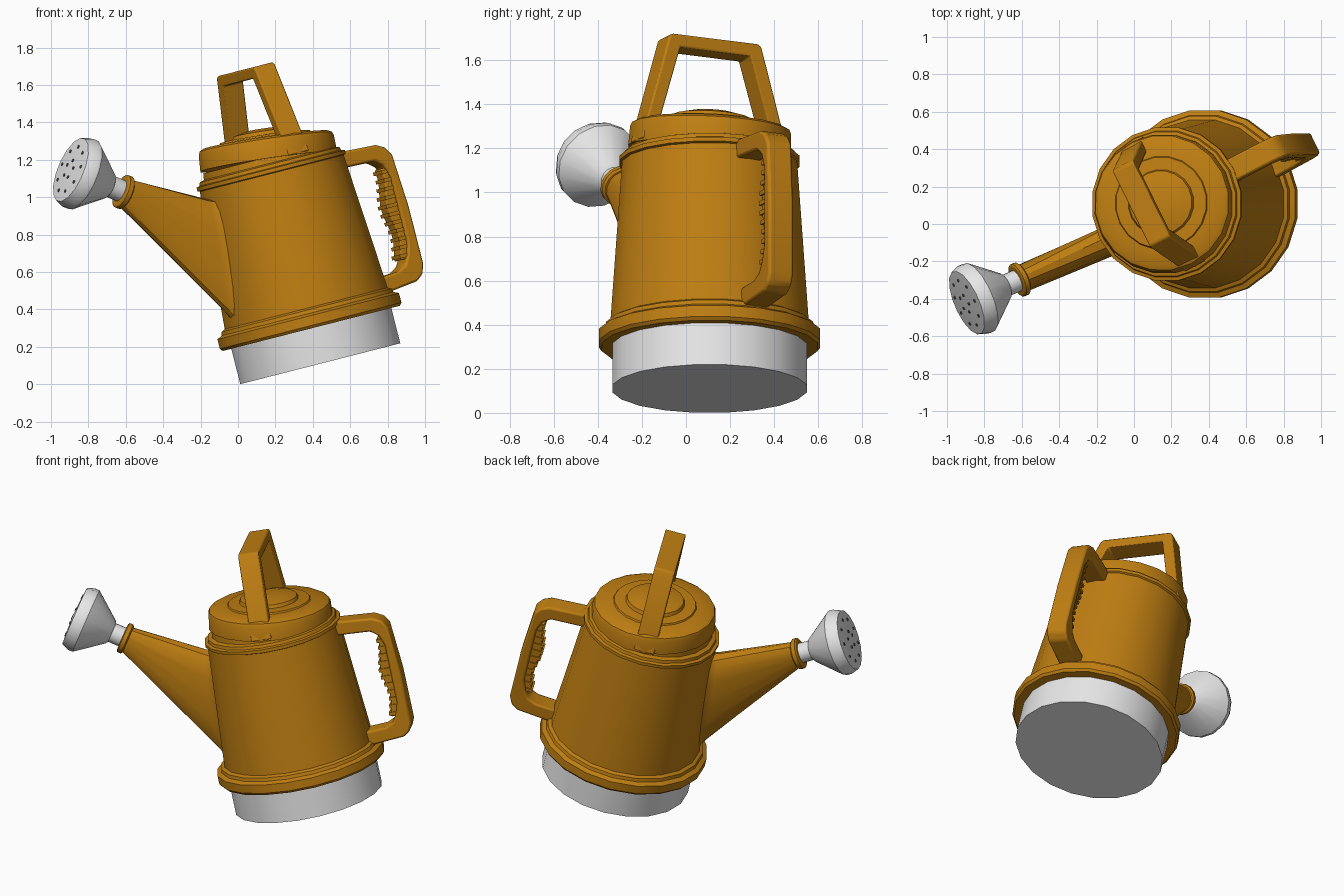
import bpy, bmesh, math
from mathutils import Matrix, Vector

old = bpy.data.objects.get("Cube")
if old:
    bpy.data.objects.remove(old, do_unlink=True)


def material(name, rgb):
    m = bpy.data.materials.new(name)
    m.use_nodes = True
    m.diffuse_color = (*rgb, 1)
    bsdf = next(n for n in m.node_tree.nodes if n.type == 'BSDF_PRINCIPLED')
    bsdf.inputs["Base Color"].default_value = (*rgb, 1)
    return m


ORANGE = material("amber plastic", (0.52, 0.21, 0.006))
WHITE = material("white plastic", (0.8, 0.8, 0.8))
DARK = material("dark hole", (0.12, 0.12, 0.12))

# Can frame: spout along -x, grip along +x, then turned and tilted into place
CAN = (Matrix.Translation((0.44, 0.107, 0.11))
       @ Matrix.Rotation(math.radians(-14.3), 4, 'Y')
       @ Matrix.Rotation(math.radians(27), 4, 'Z'))


def finish(name, bm, mat, place=Matrix(), bevel=0, angle=30):
    bmesh.ops.remove_doubles(bm, verts=bm.verts, dist=1e-5)
    bmesh.ops.recalc_face_normals(bm, faces=bm.faces)
    bm.transform(CAN @ place)
    mesh = bpy.data.meshes.new(name)
    bm.to_mesh(mesh)
    bm.free()
    mesh.materials.append(mat)
    ob = bpy.data.objects.new(name, mesh)
    bpy.context.collection.objects.link(ob)
    bpy.ops.object.select_all(action='DESELECT')
    ob.select_set(True)
    bpy.context.view_layer.objects.active = ob
    bpy.ops.object.shade_smooth_by_angle(angle=math.radians(angle))
    if bevel:
        mod = ob.modifiers.new("soft edges", 'BEVEL')
        mod.width = bevel
        mod.segments = 2
        mod.limit_method = 'ANGLE'
    return ob


def lathe(name, profile, mat, place=Matrix(), sides=20):
    bm = bmesh.new()
    verts = [bm.verts.new((r, 0, h)) for r, h in profile]
    edges = [bm.edges.new(pair) for pair in zip(verts, verts[1:])]
    bmesh.ops.spin(bm, geom=verts + edges, axis=(0, 0, 1), cent=(0, 0, 0),
                   angle=math.tau, steps=sides)
    finish(name, bm, mat, place)


def extrude(name, outline, axis, width, mat, bevel=0):
    """Closed outline (across, height), thickened evenly along x or y."""
    bm = bmesh.new()
    half = width / 2
    pts = [(a, -half, h) if axis == 'y' else (-half, a, h) for a, h in outline]
    face = bm.faces.new([bm.verts.new(p) for p in pts])
    ext = bmesh.ops.extrude_face_region(bm, geom=[face])
    move = Vector((0, width, 0)) if axis == 'y' else Vector((width, 0, 0))
    bmesh.ops.translate(bm, vec=move,
                        verts=[v for v in ext["geom"] if isinstance(v, bmesh.types.BMVert)])
    finish(name, bm, mat, bevel=bevel)


# Base, body and lid
lathe("base", [(0, 0), (0.447, 0), (0.447, 0.21), (0, 0.21)], WHITE)
lathe("body", [(0, 0.195), (0.495, 0.195), (0.507, 0.21), (0.507, 0.262), (0.48, 0.275),
               (0.475, 0.295), (0.455, 0.305), (0.402, 1.05), (0.414, 1.055),
               (0.414, 1.075), (0.395, 1.08), (0.39, 1.098), (0.365, 1.105),
               (0.36, 1.14), (0, 1.14)], ORANGE)
lid_place = Matrix.Translation((0, 0, 1.115)) @ Matrix.Rotation(math.radians(6.5), 4, 'Y')
lathe("lid", [(0, 0), (0.374, 0), (0.37, 0.085), (0.362, 0.105), (0.34, 0.117),
              (0.25, 0.125), (0.245, 0.134), (0.178, 0.138), (0.17, 0.158),
              (0.1, 0.175), (0, 0.18)], ORANGE, lid_place)

# Carrying handle over the lid
half_bail = [(0.375, 1.12), (0.235, 1.61), (0.22, 1.625)]
half_inner = [(0.178, 1.565), (0.31, 1.12)]
bail = (half_bail + [(-y, h) for y, h in reversed(half_bail)]
        + [(-y, h) for y, h in reversed(half_inner)] + half_inner)
extrude("carrying_handle", bail, 'x', 0.125, ORANGE, bevel=0.008)

# Rear handle frame, grip pad and finger ridges
extrude("rear_handle", [
    (0.37, 1.072), (0.62, 1.06), (0.67, 1.035), (0.7, 0.99), (0.72, 0.7), (0.72, 0.38),
    (0.7, 0.33), (0.66, 0.3), (0.43, 0.275), (0.43, 0.365), (0.56, 0.375), (0.61, 0.4),
    (0.64, 0.45), (0.66, 0.52), (0.66, 0.88), (0.635, 0.945), (0.59, 0.978),
    (0.37, 0.985)], 'y', 0.125, ORANGE, bevel=0.012)


def grip_inner(h):
    return 0.612 + 0.013 * math.cos((h - 0.56) * math.tau / 0.32)


heights = [0.43 + 0.05 * i for i in range(11)]
extrude("grip_pad", [(0.69, 0.93), (0.69, 0.43)] + [(grip_inner(h), h) for h in heights],
        'y', 0.085, ORANGE, bevel=0.008)
for i in range(11):
    h = 0.45 + 0.046 * i
    x = grip_inner(h) - 0.008
    extrude(f"grip_ridge_{i + 1}", [(x, h - 0.01), (0.68, h - 0.01), (0.68, h + 0.01),
                                    (x, h + 0.01)], 'y', 0.1, ORANGE)

# Spout: blended from a tall root on the body to a round tip
PITCH = math.radians(34)
direction = Vector((-math.cos(PITCH), 0, math.sin(PITCH)))
across = Vector((math.sin(PITCH), 0, math.cos(PITCH)))
tip = Vector((-0.89, 0, 1.15))
SIDES = 16


def power(v, e):
    return math.copysign(abs(v) ** e, v)


def spout_section(f, flare):
    ring = []
    for k in range(SIDES):
        c, s = math.cos(math.tau * k / SIDES), math.sin(math.tau * k / SIDES)
        end = tip + 0.075 * (across * s + Vector((0, c, 0)))
        rise = power(s, 0.75)
        root = Vector((-0.385 + 0.025 * rise, (0.068 + 0.022 * rise + flare) * power(c, 0.6),
                       0.635 + (0.34 + flare * 0.4) * rise))
        ring.append(end.lerp(root, f))
    return ring


bm = bmesh.new()
loops = [[bm.verts.new(p) for p in spout_section(f, flare)]
         for f, flare in ((0, 0), (0.86, 0), (0.92, 0.008), (1, 0.035))]
for a, b in zip(loops, loops[1:]):
    for k in range(SIDES):
        n = (k + 1) % SIDES
        bm.faces.new((a[k], a[n], b[n], b[k]))
bm.faces.new(loops[0])
bm.faces.new(loops[-1])
finish("spout", bm, ORANGE)

# Collar and sprinkler head on the spout axis
head = Matrix.Translation(tip) @ direction.to_track_quat('Z', 'Y').to_matrix().to_4x4()
lathe("spout_collar", [(0, -0.02), (0.084, -0.02), (0.094, -0.012), (0.094, 0.012),
                       (0.084, 0.018), (0, 0.018)], ORANGE, head, 16)
lathe("sprinkler_head", [(0, 0), (0.06, 0), (0.06, 0.085), (0.075, 0.095), (0.2, 0.255),
                         (0.2, 0.285), (0.183, 0.33), (0, 0.342)], WHITE, head, 16)

# Sprinkler holes in two rings
bm = bmesh.new()
for count, radius, height in ((9, 0.13, 0.334), (5, 0.05, 0.339)):
    for k in range(count):
        turn = Matrix.Rotation(math.tau * k / count, 4, 'Z')
        spot = turn @ Matrix.Translation((radius, 0, height))
        bmesh.ops.create_cone(bm, cap_ends=True, segments=8, radius1=0.009, radius2=0.009,
                              depth=0.008, matrix=spot)
finish("sprinkler_holes", bm, DARK, head)
